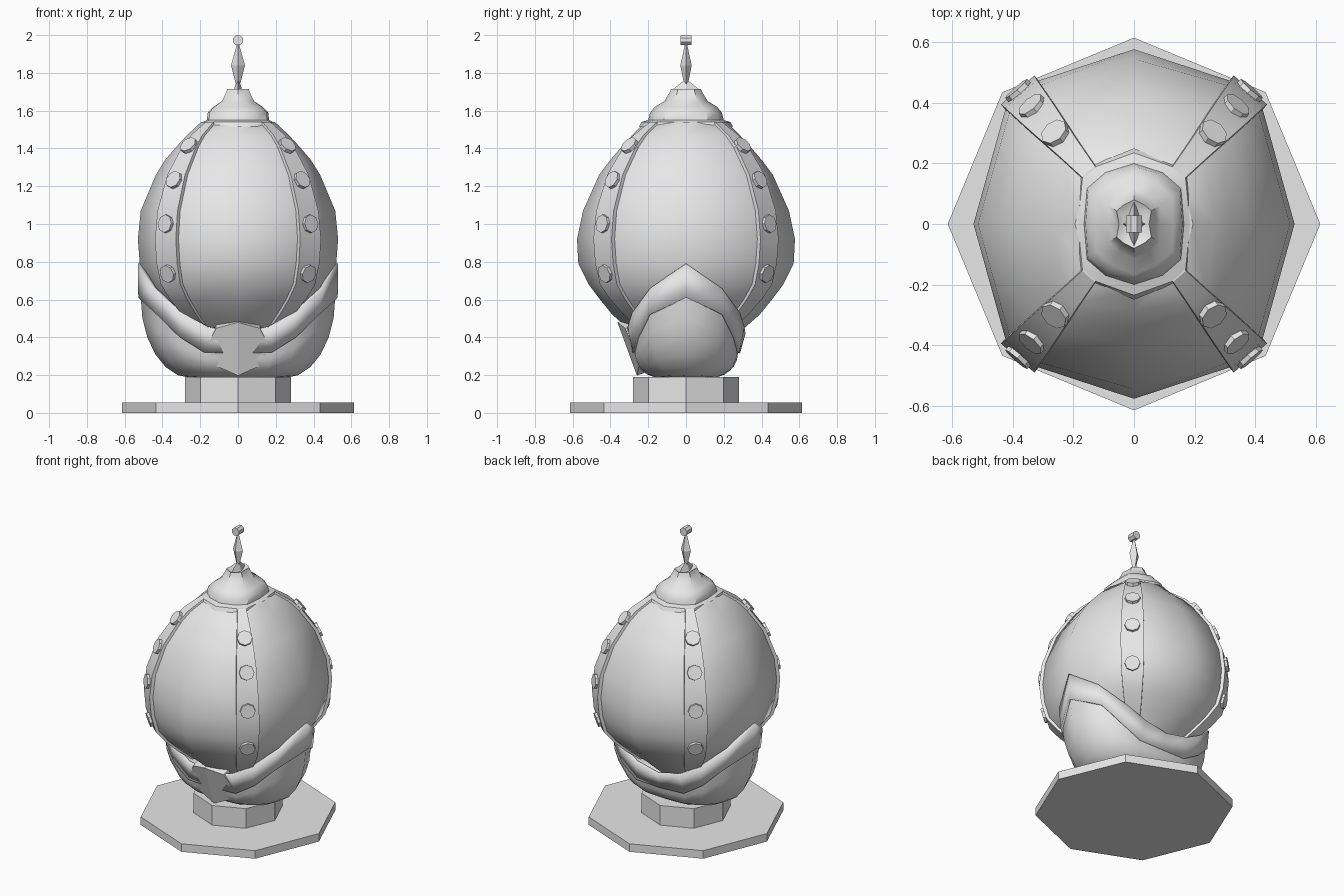
import bpy, bmesh
from math import sin, cos, pi, radians
from mathutils import Vector, Matrix

if "Cube" in bpy.data.objects:
    bpy.data.objects.remove(bpy.data.objects["Cube"])

grey = bpy.data.materials.new("plain_grey")
grey.use_nodes = True
grey.diffuse_color = (0.8, 0.8, 0.8, 1)
grey.node_tree.nodes["Principled BSDF"].inputs["Base Color"].default_value = grey.diffuse_color


def finish(name, bm, smooth=30):
    """Turn a bmesh into a named, coloured object."""
    bmesh.ops.recalc_face_normals(bm, faces=bm.faces)
    mesh = bpy.data.meshes.new(name)
    bm.to_mesh(mesh)
    bm.free()
    ob = bpy.data.objects.new(name, mesh)
    bpy.context.collection.objects.link(ob)
    mesh.materials.append(grey)
    if smooth:
        bpy.ops.object.select_all(action='DESELECT')
        ob.select_set(True)
        bpy.context.view_layer.objects.active = ob
        bpy.ops.object.shade_smooth_by_angle(angle=radians(smooth))
    return ob


def loft(name, rings, caps=True, smooth=30):
    """Skin a list of equal closed rings."""
    bm = bmesh.new()
    loops = [[bm.verts.new(p) for p in ring] for ring in rings]
    n = len(loops[0])
    for low, up in zip(loops, loops[1:]):
        for i in range(n):
            j = (i + 1) % n
            bm.faces.new((low[i], low[j], up[j], up[i]))
    if caps:
        bm.faces.new(loops[0])
        bm.faces.new(loops[-1])
    return finish(name, bm, smooth)


def octagon(r, z):
    return [(r * cos(k * pi / 4), r * sin(k * pi / 4), z) for k in range(8)]


RIB_ANGLES = [radians(a) for a in (49, 131, 229, 311)]


def rib_axes(a):
    return Vector((cos(a), sin(a), 0)), Vector((-sin(a), cos(a), 0))


def section(z, rx, ry, r, w, sink=0.0):
    """Twelve-sided section: four axis corners and two corners at each rib."""
    axis = [(rx, 0), (0, ry), (-rx, 0), (0, -ry)]
    ring = []
    for (x, y), a in zip(axis, RIB_ANGLES):
        out, side = rib_axes(a)
        ring.append(Vector((x, y, z)))
        for s in (-1, 1):
            ring.append(out * (r - sink) + side * w * s + Vector((0, 0, z)))
    return ring


# Stand
loft("base_plate", [octagon(0.615, 0), octagon(0.615, 0.055)])
loft("pedestal", [octagon(0.28, 0.05), octagon(0.28, 0.19)])

# Egg body: height, half width, half depth, rib radius, rib half width
EGG = [
    (0.40, 0.25, 0.25, 0.24, 0.02), (0.45, 0.29, 0.31, 0.30, 0.035),
    (0.52, 0.37, 0.39, 0.39, 0.05), (0.60, 0.43, 0.455, 0.475, 0.06),
    (0.68, 0.48, 0.515, 0.54, 0.068), (0.79, 0.52, 0.57, 0.57, 0.072),
    (0.92, 0.53, 0.577, 0.582, 0.073), (1.07, 0.515, 0.545, 0.565, 0.07),
    (1.26, 0.435, 0.46, 0.495, 0.062), (1.34, 0.385, 0.40, 0.44, 0.055),
    (1.41, 0.325, 0.34, 0.39, 0.048), (1.47, 0.27, 0.285, 0.33, 0.04),
    (1.54, 0.195, 0.215, 0.225, 0.028)]
loft("egg_body", [section(*row, sink=0.018) for row in EGG], smooth=40)


def rib_radius(z):
    for a, b in zip(EGG, EGG[1:]):
        if a[0] <= z <= b[0]:
            return a[3] + (b[3] - a[3]) * (z - a[0]) / (b[0] - a[0])


# Ribs with eight-sided studs
for n, a in enumerate(RIB_ANGLES, 1):
    out, side = rib_axes(a)
    rings = []
    for z, _, _, r, w in EGG[1:]:
        up = Vector((0, 0, z))
        rings.append([out * (r + d) + side * w * s + up
                      for d, s in ((0.004, -1), (0.004, 1), (-0.06, 1), (-0.06, -1))])
    loft(f"rib_{n}", rings)
    for m, z in enumerate((0.74, 1.0, 1.23, 1.41), 1):
        slope = (rib_radius(z + 0.05) - rib_radius(z - 0.05)) / 0.1
        normal = (out - Vector((0, 0, slope))).normalized()
        bm = bmesh.new()
        bmesh.ops.create_cone(bm, cap_ends=True, segments=8, radius1=0.05, radius2=0.048, depth=0.04)
        turn = normal.to_track_quat('Z', 'Y').to_matrix().to_4x4()
        bm.transform(Matrix.Translation(out * rib_radius(z) + Vector((0, 0, z))) @ turn)
        finish(f"stud_{n}_{m}", bm)

# Stepped lid with a dished top
LID = [
    (1.515, 0.195, 0.25, 0.235, 0.03), (1.54, 0.185, 0.235, 0.225, 0.03),
    (1.55, 0.165, 0.20, 0.19, 0.04), (1.59, 0.16, 0.19, 0.18, 0.045),
    (1.62, 0.13, 0.165, 0.15, 0.035), (1.65, 0.085, 0.115, 0.10, 0.025),
    (1.70, 0.055, 0.085, 0.075, 0.016), (1.715, 0.05, 0.08, 0.07, 0.015),
    (1.70, 0.03, 0.055, 0.045, 0.01)]
loft("lid", [section(*row) for row in LID], smooth=40)


# Finial: thin fin, diamond spike and small crosswise drum
def diamond(rx, ry, z):
    return [(rx, 0, z), (0, ry, z), (-rx, 0, z), (0, -ry, z)]


loft("finial_fin", [diamond(0.025, 0.085, 1.70), diamond(0.004, 0.004, 1.765)], smooth=0)
loft("finial_spike", [diamond(0.006, 0.006, 1.72), diamond(0.037, 0.03, 1.84),
                      diamond(0.006, 0.006, 1.95)], smooth=0)
bm = bmesh.new()
bmesh.ops.create_cone(bm, cap_ends=True, segments=8, radius1=0.028, radius2=0.028, depth=0.056)
bm.transform(Matrix.Translation((0, 0, 1.973)) @ Matrix.Rotation(pi / 2, 4, 'X')
             @ Matrix.Rotation(pi / 8, 4, 'Z'))
finish("finial_drum", bm)


# Saddle-rimmed cup holding the egg
def full_ring(quarter):
    """Mirror five quarter points into a ring of sixteen."""
    half = quarter + [(-x, y, z) for x, y, z in quarter[-2::-1]]
    return [Vector(p) for p in half + [(x, -y, z) for x, y, z in half[-2:0:-1]]]


band_low = full_ring([(0.515, 0, 0.61), (0.42, 0.19, 0.52), (0.30, 0.25, 0.40),
                      (0.175, 0.27, 0.32), (0, 0.275, 0.315)])
band_top = full_ring([(0.53, 0, 0.79), (0.45, 0.19, 0.66), (0.30, 0.285, 0.53),
                      (0.165, 0.31, 0.455), (0, 0.315, 0.42)])
foot = [Vector((0.25 * cos(k * pi / 8), 0.13 * sin(k * pi / 8), 0.185)) for k in range(16)]
cup = []
for step in range(7):
    t = step / 6 * pi / 2
    cup.append([Vector((f.x + (b.x - f.x) * sin(t), f.y + (b.y - f.y) * sin(t),
                        f.z + (b.z - f.z) * (1 - cos(t)))) for f, b in zip(foot, band_low)])
loft("cup", cup + [[b.lerp(t, 0.3) for b, t in zip(band_low, band_top)]], caps=False, smooth=50)
flare = Matrix.Diagonal((1.025, 1.04, 1))
band = loft("cup_rim_band", [[flare @ p for p in band_low], band_top], caps=False, smooth=50)
solid = band.modifiers.new("thickness", 'SOLIDIFY')
solid.thickness = 0.02
solid.offset = -1

# Ridged eight-sided front ornament, tilted downwards
bm = bmesh.new()
front, back = [], []
for k in range(8):
    t = pi / 2 + k * pi / 4
    x, z = 0.165 * cos(t), 0.15 * sin(t)
    ridge = 0.028 if k % 4 == 0 else 0
    front.append(bm.verts.new((x, -ridge, z)))
    back.append(bm.verts.new((x, 0.05, z)))
bm.faces.new(front[:5])
bm.faces.new(front[4:] + front[:1])
bm.faces.new(back)
for k in range(8):
    j = (k + 1) % 8
    bm.faces.new((front[k], front[j], back[j], back[k]))
bm.transform(Matrix.Translation((0, -0.285, 0.348)) @ Matrix.Rotation(radians(20), 4, 'X'))
finish("front_ornament", bm, smooth=0)
